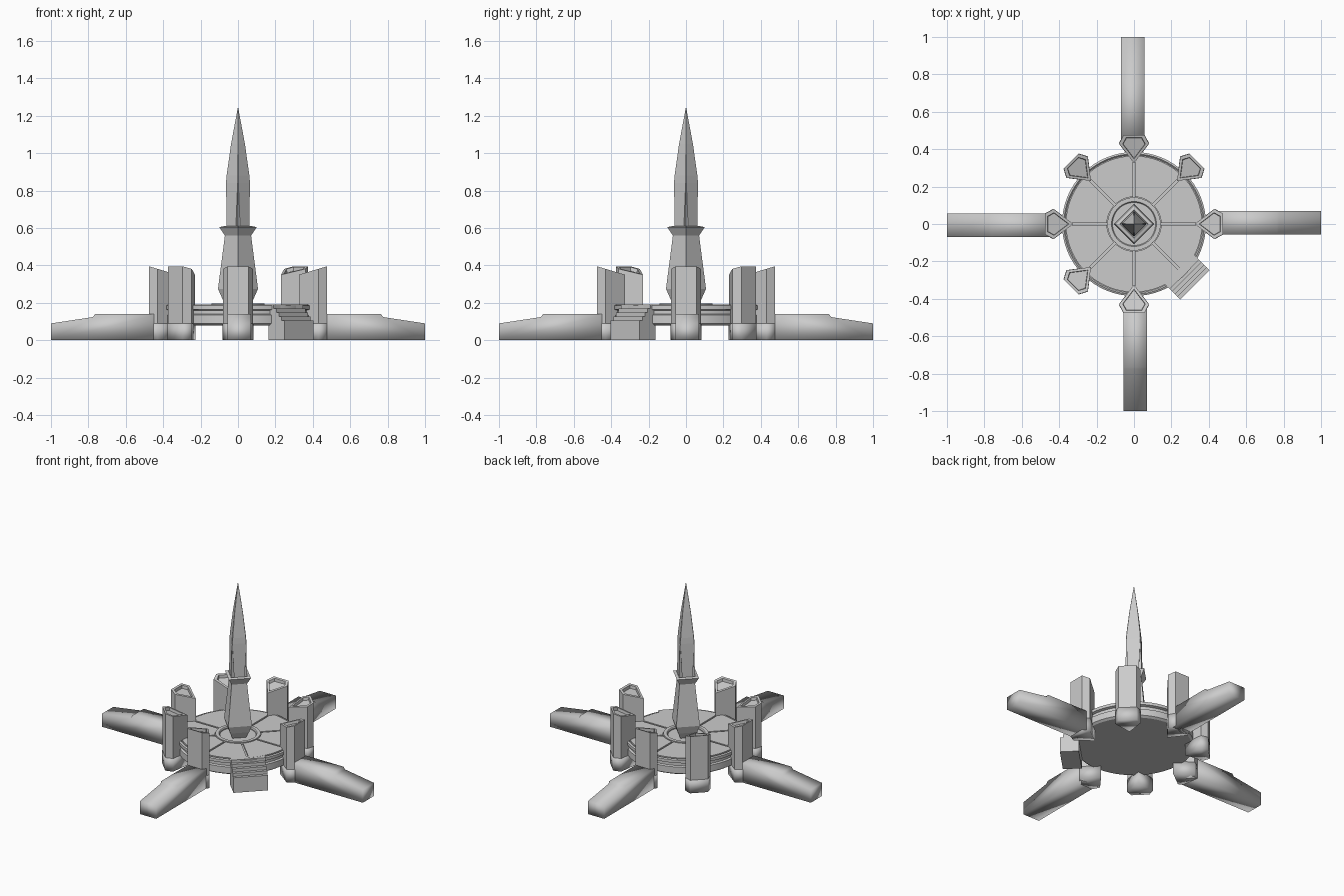
import bpy, bmesh, math
from mathutils import Matrix

if "Cube" in bpy.data.objects:
    bpy.data.objects.remove(bpy.data.objects["Cube"])


def make(name, bm, angle=0.0, smooth=None):
    bmesh.ops.rotate(bm, cent=(0, 0, 0), matrix=Matrix.Rotation(math.radians(angle), 3, 'Z'), verts=bm.verts)
    bmesh.ops.recalc_face_normals(bm, faces=bm.faces)
    me = bpy.data.meshes.new(name)
    bm.to_mesh(me)
    bm.free()
    ob = bpy.data.objects.new(name, me)
    bpy.context.collection.objects.link(ob)
    if smooth is not None:
        bpy.ops.object.select_all(action='DESELECT')
        ob.select_set(True)
        bpy.context.view_layer.objects.active = ob
        if smooth >= 180:
            bpy.ops.object.shade_smooth()
        else:
            bpy.ops.object.shade_smooth_by_angle(angle=math.radians(smooth))
    return ob


def loft(name, rings, angle=0.0, smooth=None, closed=False):
    """Skin a list of equal-length point rings; cap the ends unless closed."""
    bm = bmesh.new()
    vs = [[bm.verts.new(p) for p in r] for r in rings]
    n, m = len(rings[0]), len(rings)
    for k in range(m if closed else m - 1):
        a, b = vs[k], vs[(k + 1) % m]
        for i in range(n):
            j = (i + 1) % n
            bm.faces.new((a[i], a[j], b[j], b[i]))
    if not closed:
        bm.faces.new(vs[0])
        bm.faces.new(vs[-1])
    return make(name, bm, angle, smooth)


def circle(r, z, n=64):
    return [(r * math.cos(2 * math.pi * i / n), r * math.sin(2 * math.pi * i / n), z) for i in range(n)]


# round platform with stepped rim
loft("platform", [circle(r, z) for r, z in (
    (0.365, 0.08), (0.38, 0.09), (0.38, 0.135), (0.368, 0.14), (0.368, 0.16),
    (0.385, 0.165), (0.385, 0.185), (0.375, 0.19), (0.368, 0.183))], smooth=30)

# floor panels separated by radial grooves
for k in range(8):
    r0, r1, g, n = 0.145, 0.364, 0.006, 10
    outline = []
    for r, order in ((r0, range(n + 1)), (r1, range(n, -1, -1))):
        pad = math.asin(g / r)
        for i in order:
            t = pad + (math.pi / 4 - 2 * pad) * i / n
            outline.append((r * math.cos(t), r * math.sin(t)))
    loft(f"floor_panel_{k}", [[(x, y, z) for x, y in outline] for z in (0.175, 0.192)], 45 * k)

# raised centre ring
loft("centre_ring", [circle(r, z, 48) for r, z in (
    (0.142, 0.18), (0.142, 0.197), (0.12, 0.197), (0.115, 0.19), (0.115, 0.18))], smooth=30, closed=True)


def diamond(r, z):
    return [(r, 0, z), (0, r, z), (-r, 0, z), (0, -r, z)]


# four-sided pedestal with flared collar
loft("pedestal", [diamond(r, z) for r, z in (
    (0.06, 0.18), (0.085, 0.225), (0.107, 0.275), (0.07, 0.56), (0.1, 0.605), (0.075, 0.61), (0.06, 0.595))])


# blade: diamond section with tapering notches in the lower edges
def blade_ring(r, s, d, z):
    pts = []
    for k in range(4):
        c, q = round(math.cos(k * math.pi / 2)), round(math.sin(k * math.pi / 2))
        for x, y in ((r - s, -s), (r - d, 0), (r - s, s)):
            pts.append((c * x - q * y, q * x + c * y, z))
    return pts


loft("spire_blade", [blade_ring(*a) for a in (
    (0.072, 0.012, 0.03, 0.59), (0.066, 0.002, 0.002, 0.84), (0.063, 0.002, 0.002, 0.88),
    (0.038, 0.001, 0.001, 1.05), (0.001, 0.0003, 0.0003, 1.245))])

# pentagonal pillars with sloped, recessed tops
PENTA = ((0.325, 0), (0.43, -0.08), (0.475, -0.056), (0.475, 0.056), (0.43, 0.08))


def penta(s, top=None, z=0.0):
    pts = [(0.42 + (x - 0.42) * s, y * s) for x, y in PENTA]
    return [(x, y, z if top is None else 0.35 + (x - 0.325) * 0.3 + top) for x, y in pts]


for k in range(8):
    if k == 7:
        continue
    loft(f"pillar_{k}", [penta(1, z=0.085), penta(1, 0), penta(0.75, 0), penta(0.72, -0.02)], 45 * k)
    loft(f"pillar_base_{k}", [penta(1.02, z=0), penta(1.02, z=0.09)], 45 * k, smooth=180)

# four low arms stepping down toward the tips
ARM = ((0.42, 0), (1, 0), (1, 0.09), (0.775, 0.124), (0.765, 0.14), (0.42, 0.14))
for k in range(4):
    loft(f"arm_{k}", [[(x, y, z) for x, z in ARM] for y in (-0.055, 0.07)], 90 * k, smooth=180)

# staircase in the front right gap
steps, stair = 5, [(0.34, 0), (0.46, 0)]
for i in range(steps):
    r = 0.46 - 0.02 * i
    z = 0.105 + 0.0215 * i
    stair += [(r, z - 0.0215 if i else 0.08), (r, z)]
stair.append((0.34, 0.191))
loft("stairs", [[(x, y, z) for x, z in stair] for y in (-0.11, 0.11)], -45)
